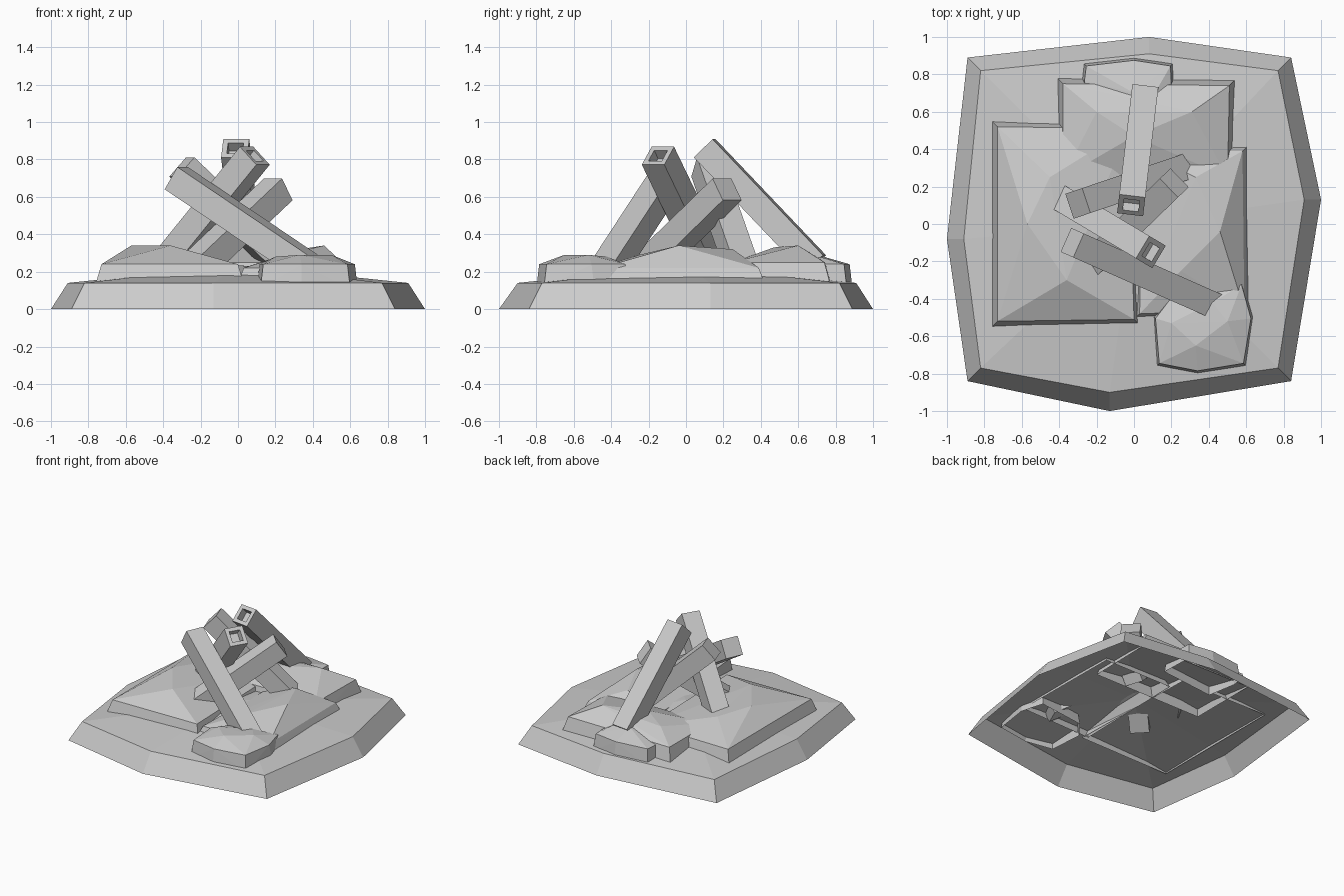
import bpy, bmesh
from mathutils import Vector, Matrix

cube = bpy.data.objects.get("Cube")
if cube:
    bpy.data.objects.remove(cube)

grey = bpy.data.materials.new("stone_grey")
grey.use_nodes = True
colour = (0.6, 0.6, 0.6, 1)
grey.diffuse_color = colour
grey.node_tree.nodes["Principled BSDF"].inputs["Base Color"].default_value = colour


def finish(name, bm):
    mesh = bpy.data.meshes.new(name)
    bm.to_mesh(mesh)
    bm.free()
    mesh.materials.append(grey)
    obj = bpy.data.objects.new(name, mesh)
    bpy.context.collection.objects.link(obj)
    return obj


# Ground: open eight-sided skirt with a shallow peaked top
def ground():
    outer = [(-.89, .89), (-1, -.08), (-.89, -.84), (-.13, -1),
             (.84, -.84), (1, .13), (.84, .89), (.08, 1)]
    inner = [(-.82, .82), (-.91, -.08), (-.82, -.77), (-.13, -.9),
             (.77, -.77), (.91, .13), (.77, .82), (.08, .91)]
    bm = bmesh.new()
    low = [bm.verts.new((x, y, 0)) for x, y in outer]
    high = [bm.verts.new((x, y, .14)) for x, y in inner]
    peak = bm.verts.new((0, 0, .235))
    for i in range(len(low)):
        j = (i + 1) % len(low)
        bm.faces.new((low[i], low[j], high[j], high[i]))
        bm.faces.new((high[i], high[j], peak))
    finish("ground", bm)


# Mound: faceted hull over a rim and a few peaks, left open underneath
def mound(name, outline, rim_z, peaks, base_z=.14, inset=.03):
    bm = bmesh.new()
    centre = sum((Vector(p) for p in outline), Vector((0, 0))) / len(outline)
    for p in outline:
        v = Vector(p)
        step = Vector([inset if d > 0 else -inset for d in centre - v])
        if abs(v.x - centre.x) < .08:
            step.x = 0
        bm.verts.new((v.x, v.y, base_z))
        bm.verts.new((*(v + step), rim_z))
    for p in peaks:
        bm.verts.new(p)
    bmesh.ops.convex_hull(bm, input=bm.verts)
    bm.normal_update()
    under = [f for f in bm.faces if f.normal.z < -.9]
    bmesh.ops.delete(bm, geom=under, context='FACES')
    finish(name, bm)


# Beam: square bar between two points, with an optional socket in its high end
def beam(name, high, low, socket=False, width=.14):
    high, low = Vector(high), Vector(low)
    axis = high - low
    z = axis.normalized()
    x = z.cross(Vector((0, 0, 1))).normalized()
    y = z.cross(x)
    bm = bmesh.new()
    bmesh.ops.create_cube(bm, size=1)
    bmesh.ops.scale(bm, vec=(width, width, axis.length), verts=bm.verts)
    if socket:
        bm.normal_update()
        end = max(bm.faces, key=lambda f: f.calc_center_median().z)
        bmesh.ops.inset_individual(bm, faces=[end], thickness=.04)
        bmesh.ops.inset_individual(bm, faces=[end], thickness=0, depth=-.06)
    turn = Matrix((x, y, z)).transposed().to_4x4()
    bm.transform(Matrix.Translation((high + low) / 2) @ turn)
    finish(name, bm)


ground()

# Rubble slabs
mound("right_slab", [(-.76, .55), (-.76, -.55), (.03, -.54), (.0, .54)], .24,
      [(-.57, 0, .34), (-.36, -.3, .34), (-.45, .25, .32)])
mound("left_slab", [(0, -.51), (.62, -.49), (.61, .42), (.02, .42)], .22,
      [(.46, -.04, .34), (.33, .25, .32), (.25, -.25, .29)])
mound("back_slab", [(-.41, .78), (.54, .77), (.53, .22), (-.41, .22)], .25,
      [(.31, .6, .34), (0, .47, .33), (-.2, .6, .31)])
mound("back_ledge", [(-.28, .78), (-.27, .86), (0, .89), (.21, .86),
                     (.22, .6), (-.24, .55)], .24,
      [(0, .7, .29), (.1, .68, .29)], .11, .015)
mound("front_ledge", [(.1, -.49), (.12, -.76), (.34, -.8), (.6, -.76),
                      (.64, -.49), (.59, -.31), (.2, -.36)], .24,
      [(.33, -.65, .29), (.2, -.53, .28), (.5, -.52, .29), (.42, -.42, .28)], .11, .015)

# Leaning beams
beam("front_beam", (-.33, -.1, .7), (.44, -.44, .18))
beam("socket_beam_front", (.09, -.15, .82), (-.38, .13, .24), True)
beam("crossing_beam", (.215, .22, .64), (-.26, -.24, .19))
beam("socket_beam_back", (-.015, .1, .86), (.055, .69, .24), True)
beam("rear_beam", (-.3, .11, .76), (.29, .31, .19))
